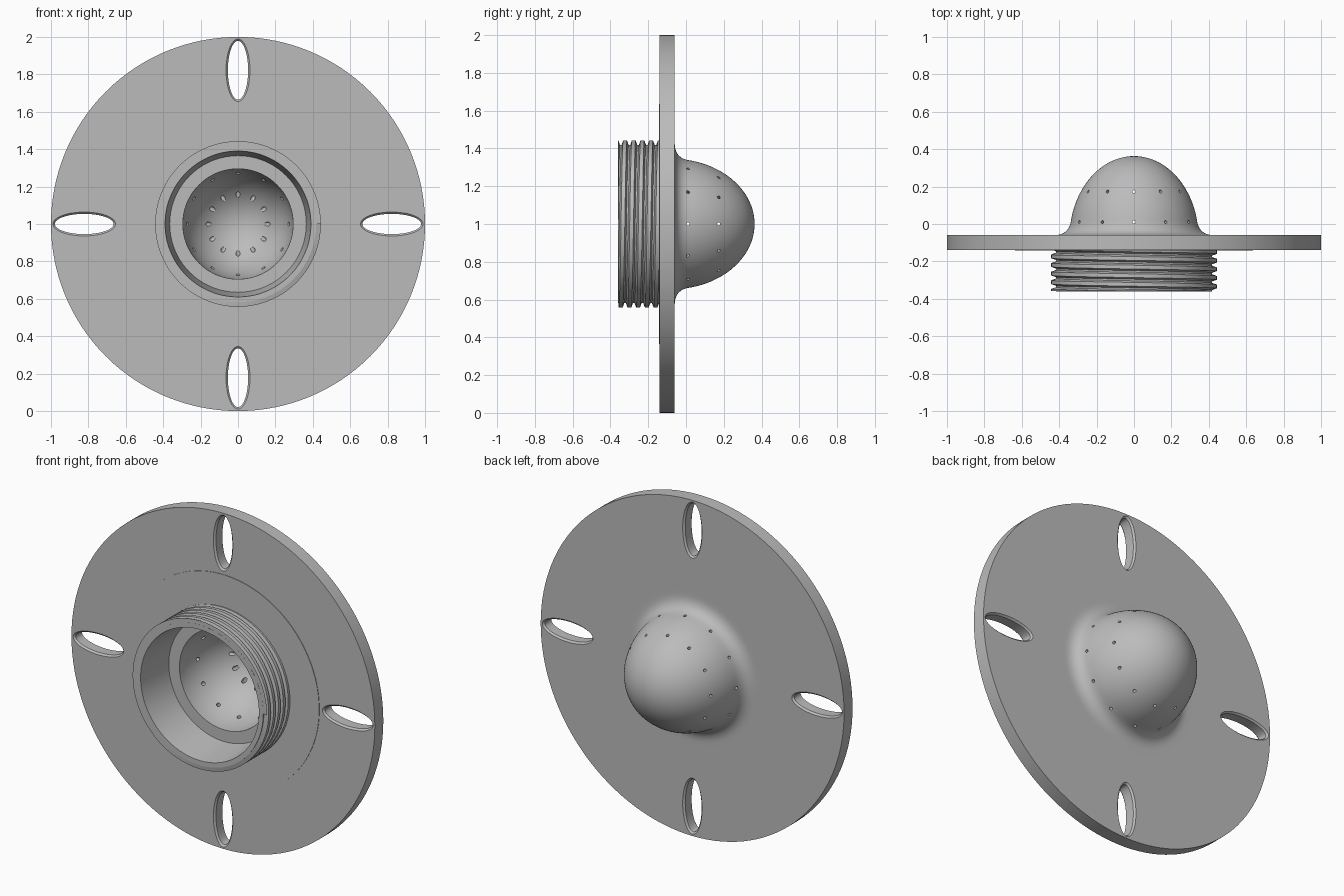
import bpy, bmesh
from math import sin, cos, pi, radians

cube = bpy.data.objects.get("Cube")
if cube:
    bpy.data.objects.remove(cube)

grey = bpy.data.materials.new("plain grey")
grey.use_nodes = True
grey.diffuse_color = (0.5, 0.5, 0.5, 1)
grey.node_tree.nodes["Principled BSDF"].inputs["Base Color"].default_value = (0.5, 0.5, 0.5, 1)


def make(name, bm):
    bmesh.ops.recalc_face_normals(bm, faces=bm.faces)
    mesh = bpy.data.meshes.new(name)
    bm.to_mesh(mesh)
    bm.free()
    mesh.materials.append(grey)
    obj = bpy.data.objects.new(name, mesh)
    obj.location.z = 1
    bpy.context.collection.objects.link(obj)
    return obj


def activate(obj):
    bpy.ops.object.select_all(action='DESELECT')
    obj.select_set(True)
    bpy.context.view_layer.objects.active = obj


def bridge(bm, rings):
    """Skin closed rings of points and cap both ends."""
    loops = [[bm.verts.new(p) for p in ring] for ring in rings]
    n = len(loops[0])
    for a, b in zip(loops, loops[1:]):
        for i in range(n):
            j = (i + 1) % n
            bm.faces.new((a[i], a[j], b[j], b[i]))
    bm.faces.new(loops[0])
    bm.faces.new(loops[-1])


# Half section of the body as (radius, y): cavity, collar, flange, fillet, dome
section = []
for i in range(21):
    a = pi / 2 * (1 - i / 20)
    section.append((0.295 * cos(a), -0.13 + 0.36 * sin(a)))
section += [(0.365, -0.13), (0.39, -0.36), (0.418, -0.36), (0.418, -0.143),
            (0.635, -0.143), (0.635, -0.14), (1, -0.14), (1, -0.06), (0.46, -0.06)]
for i in range(10):
    t = i / 10
    u = 1 - t
    section.append((u * u * 0.43 + 2 * u * t * 0.352 + t * t * 0.3387,
                    -0.06 * (1 - t * t) + 0.01 * t * t))
for i in range(25):
    a = radians(11 + 79 * i / 24)
    section.append((0.345 * cos(a), -0.074 + 0.437 * sin(a)))
section[0] = (0, section[0][1])
section[-1] = (0, section[-1][1])

bm = bmesh.new()
verts = [bm.verts.new((r, y, 0)) for r, y in section]
edges = [bm.edges.new(pair) for pair in zip(verts, verts[1:])]
bmesh.ops.spin(bm, geom=verts + edges, cent=(0, 0, 0), axis=(0, 1, 0),
               angle=2 * pi, steps=128, use_merge=True)
bmesh.ops.remove_doubles(bm, verts=bm.verts, dist=0.00005)
body = make("flanged_dome", bm)

# Cutters: four chamfered oval slots and two rows of tapered drain holes
bm = bmesh.new()
for k in range(4):
    c, s = cos(k * pi / 2), sin(k * pi / 2)
    rings = []
    for y, grow in ((-0.16, 0.01), (-0.14, 0.01), (-0.13, 0), (-0.07, 0), (-0.06, 0.01), (-0.04, 0.01)):
        ring = []
        for i in range(48):
            a = 2 * pi * i / 48
            along = 0.822 + (0.157 + grow) * cos(a)
            across = (0.054 + grow) * sin(a)
            ring.append((along * c - across * s, y, along * s + across * c))
        rings.append(ring)
    bridge(bm, rings)

for y, inner, outer in ((0.01, 0.22, 0.38), (0.173, 0.11, 0.33)):
    for k in range(12):
        c, s = cos(k * pi / 6), sin(k * pi / 6)
        rings = []
        for dist, size in ((inner, 0.013), (outer, 0.007)):
            ring = []
            for i in range(12):
                a = 2 * pi * i / 12
                side = size * cos(a)
                ring.append((dist * c - side * s, y + size * sin(a), dist * s + side * c))
            rings.append(ring)
        bridge(bm, rings)
cutter = make("hole_cutter", bm)
cutter.hide_render = True

cut = body.modifiers.new("holes", 'BOOLEAN')
cut.operation = 'DIFFERENCE'
cut.solver = 'EXACT'
cut.object = cutter
activate(body)
bpy.ops.object.modifier_apply(modifier=cut.name)
bpy.data.objects.remove(cutter)

# Helical thread around the collar
pitch = 0.046
start, end = -0.38, -0.12
steps = int((end - start) / pitch * 72)
rings = []
for i in range(steps + 1):
    a = 2 * pi * i / 72
    y = start + pitch * i / 72
    rings.append([(r * cos(a), max(y + dy, -0.3595), r * sin(a))
                  for dy, r in ((-0.021, 0.412), (-0.01, 0.443), (0.01, 0.443), (0.021, 0.412))])
bm = bmesh.new()
bridge(bm, rings)
thread = make("collar_thread", bm)

for obj in (body, thread):
    activate(obj)
    bpy.ops.object.shade_smooth_by_angle(angle=radians(30))
